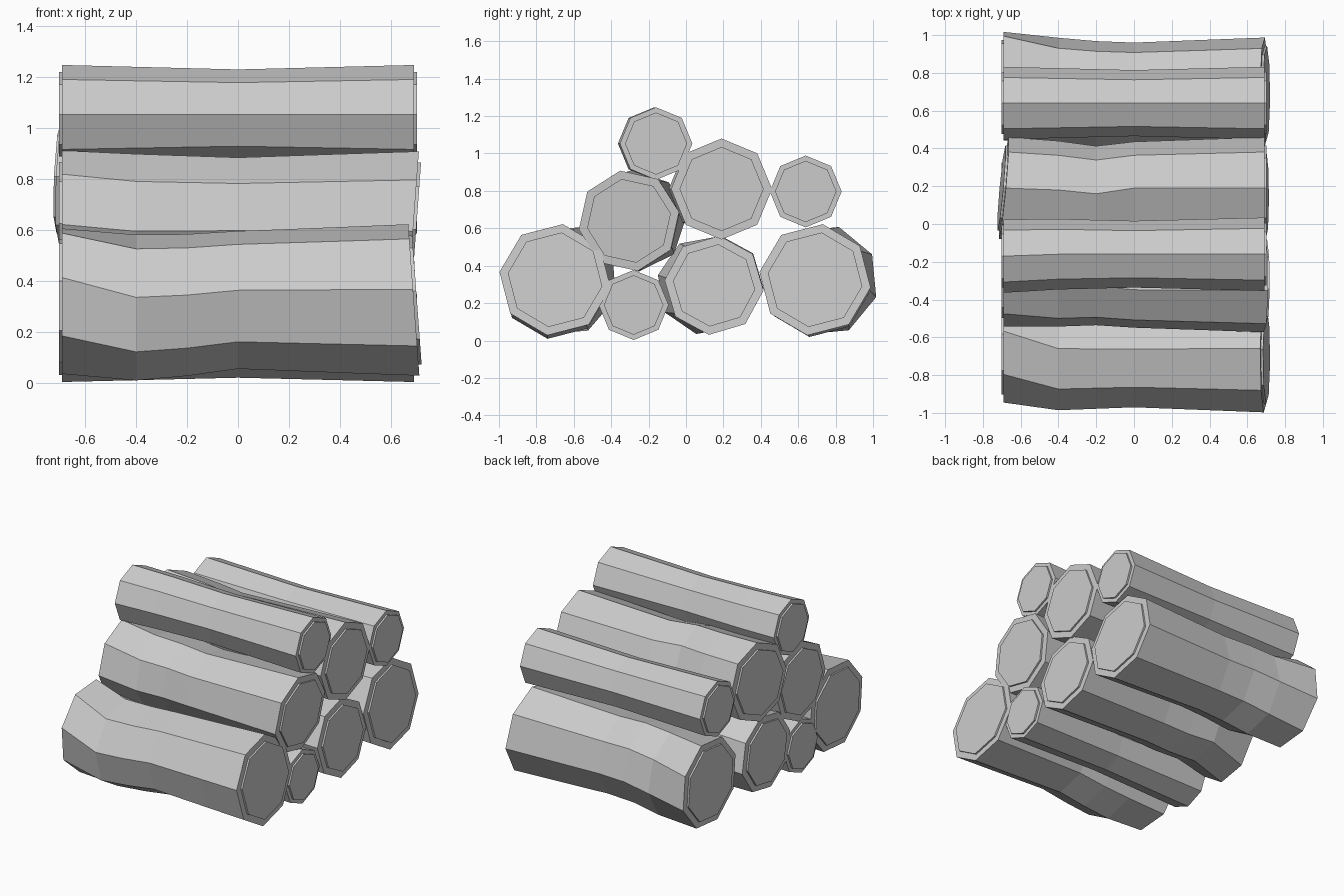
import bpy
import bmesh
from math import sin, cos, radians
from mathutils import Vector

default_cube = bpy.data.objects.get("Cube")
if default_cube:
    bpy.data.objects.remove(default_cube, do_unlink=True)

SIDES = 8
HALF_LENGTH = 0.69
WAIST = 0.91          # radius factor at the middle of a log
CAP_HEIGHT = 0.012    # how far the cut face stands out
STATIONS = (-1, -0.58, -0.29, 0, 0.29, 0.58, 1)

# One flat grey for the whole pile
grey = bpy.data.materials.new("plain grey")
grey.use_nodes = True
grey.diffuse_color = (0.6, 0.6, 0.6, 1)
grey.node_tree.nodes["Principled BSDF"].inputs["Base Color"].default_value = grey.diffuse_color


def ring_points(x, centre, radius, phase, tilt=(0, 0)):
    """Octagon across the log; tilt pushes its rim along x by direction."""
    points = []
    for i in range(SIDES):
        angle = radians(phase + 360 * i / SIDES)
        side, up = cos(angle), sin(angle)
        points.append(Vector((x + tilt[0] * side + tilt[1] * up,
                              centre.x + radius * side,
                              centre.y + radius * up)))
    return points


def bridge(bm, first, second):
    for i in range(SIDES):
        j = (i + 1) % SIDES
        bm.faces.new((first[i], first[j], second[j], second[i]))


def make_log(name, y, z, radius, phase=90, rim=0.045, shift=(0, 0), twist=0,
             bends=None, left_tilt=(0, 0), right_tilt=(0, 0)):
    """Waisted octagonal log along x with a raised cut face at each end."""
    bends = bends or {}
    bm = bmesh.new()
    loops = []

    def add_loop(points):
        loops.append([bm.verts.new(p) for p in points])

    def add_cap(points, centre, direction):
        # rim is flat, then a short step outwards
        keep = 1 - rim / radius
        middle = sum(points, Vector()) / SIDES
        inner = [middle + (p - middle) * keep for p in points]
        step = Vector((direction * CAP_HEIGHT, 0, 0))
        outer = [p + step for p in inner]
        return inner, outer

    for index, t in enumerate(STATIONS):
        centre = Vector((y, z)) + Vector(bends.get(index, (0, 0)))
        turn, tilt = phase, (0, 0)
        if t == -1:
            centre += Vector(shift)
            turn += twist
            tilt = left_tilt
        elif t == 1:
            tilt = right_tilt
        size = radius * (WAIST + (1 - WAIST) * abs(t))
        points = ring_points(t * HALF_LENGTH, centre, size, turn, tilt)
        if t == -1:
            inner, outer = add_cap(points, centre, -1)
            add_loop(outer)
            add_loop(inner)
        add_loop(points)
        if t == 1:
            for cap_points in add_cap(points, centre, 1):
                add_loop(cap_points)

    for first, second in zip(loops, loops[1:]):
        bridge(bm, first, second)
    bm.faces.new(loops[0])
    bm.faces.new(loops[-1])
    bmesh.ops.recalc_face_normals(bm, faces=bm.faces)

    mesh = bpy.data.meshes.new(name)
    bm.to_mesh(mesh)
    bm.free()
    mesh.materials.append(grey)
    log = bpy.data.objects.new(name, mesh)
    bpy.context.scene.collection.objects.link(log)
    return log


# Bottom row, front to back
make_log("bottom_front_log", -0.70, 0.325, 0.3, phase=82, shift=(0.04, -0.005),
         twist=-10, bends={1: (0, -0.03), 2: (0, -0.02)}, right_tilt=(0, -0.022))
make_log("bottom_small_log", -0.28, 0.19, 0.187, rim=0.028)
make_log("bottom_middle_log", 0.15, 0.295, 0.266, phase=84, shift=(-0.04, 0),
         twist=-6, bends={1: (0.01, 0.01)}, right_tilt=(0, -0.015))
make_log("bottom_back_log", 0.69, 0.325, 0.3, phase=82, shift=(0.04, -0.005),
         twist=-9, bends={1: (0.01, -0.02)}, right_tilt=(0, -0.022))

# Second row
make_log("middle_front_log", -0.305, 0.64, 0.272, phase=100, shift=(0.035, 0),
         twist=-6, bends={1: (0.02, 0), 2: (0.02, 0)}, right_tilt=(0, 0.02))
make_log("middle_log", 0.19, 0.81, 0.27, bends={1: (-0.01, 0), 2: (-0.03, 0)},
         left_tilt=(0.025, 0.012))
make_log("middle_back_small_log", 0.64, 0.797, 0.192, rim=0.028)

# Single log on top
make_log("top_small_log", -0.16, 1.053, 0.194, rim=0.028, shift=(-0.01, 0))
